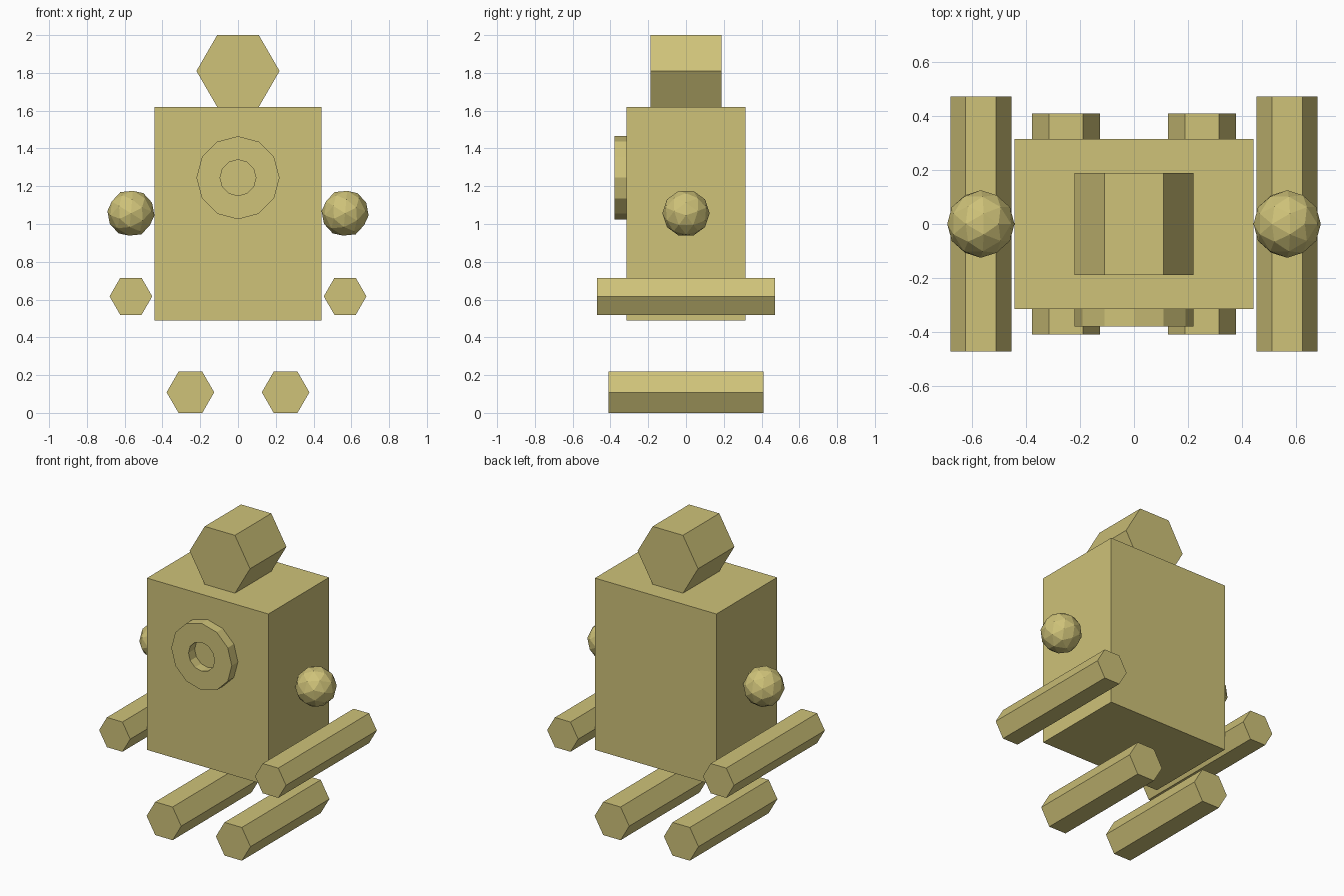
import bpy, bmesh
from math import cos, sin, tau, radians
from mathutils import Matrix

if "Cube" in bpy.data.objects:
    bpy.data.objects.remove(bpy.data.objects["Cube"])

# Brass colour shared by every part
brass = bpy.data.materials.new("brass")
brass.diffuse_color = (0.62, 0.54, 0.19, 1)
brass.use_nodes = True
brass.node_tree.nodes["Principled BSDF"].inputs["Base Color"].default_value = brass.diffuse_color


def finish(name, bm):
    bmesh.ops.recalc_face_normals(bm, faces=bm.faces)
    mesh = bpy.data.meshes.new(name)
    bm.to_mesh(mesh)
    bm.free()
    mesh.materials.append(brass)
    obj = bpy.data.objects.new(name, mesh)
    bpy.context.collection.objects.link(obj)
    return obj


def loop(bm, r, sides, x, y, z):
    return [bm.verts.new((x + r * cos(tau * i / sides), y, z + r * sin(tau * i / sides)))
            for i in range(sides)]


def bridge(bm, a, b):
    for i in range(len(a)):
        j = (i + 1) % len(a)
        bm.faces.new((a[i], a[j], b[j], b[i]))


def prism(name, r, half_len, x, z, sides=6):
    """Closed prism lying along y, with corners pointing to +-x."""
    bm = bmesh.new()
    a = loop(bm, r, sides, x, -half_len, z)
    b = loop(bm, r, sides, x, half_len, z)
    bridge(bm, a, b)
    bm.faces.new(a)
    bm.faces.new(b)
    return finish(name, bm)


def ring(name, r_out, r_in, y0, y1, z, sides=12):
    """Flat washer with a through hole, facing -y."""
    bm = bmesh.new()
    loops = [loop(bm, r, sides, 0, y, z)
             for r, y in ((r_out, y0), (r_out, y1), (r_in, y1), (r_in, y0))]
    for k in range(4):
        bridge(bm, loops[k], loops[(k + 1) % 4])
    return finish(name, bm)


# Body
bm = bmesh.new()
bmesh.ops.create_cube(bm, size=1)
bmesh.ops.scale(bm, vec=(0.884, 0.63, 1.13), verts=bm.verts)
bmesh.ops.translate(bm, vec=(0, 0, 1.055), verts=bm.verts)
finish("body", bm)

# Head and chest ring
prism("head", 0.22, 0.189, 0, 1.81)
ring("chest_ring", 0.22, 0.095, -0.379, -0.315, 1.245)

# Shoulders, arms and feet on both sides
for side, s in (("left", -1), ("right", 1)):
    bm = bmesh.new()
    # turned so that an edge, not a corner, of the base icosahedron is on top
    bmesh.ops.create_icosphere(bm, subdivisions=2, radius=0.125,
                               matrix=Matrix.Rotation(radians(31.717), 4, 'Y'))
    shoulder = finish(side + "_shoulder", bm)
    shoulder.location = (s * 0.567, 0, 1.057)
    prism(side + "_arm", 0.113, 0.472, s * 0.567, 0.617)
    prism(side + "_foot", 0.126, 0.41, s * 0.252, 0.109)
